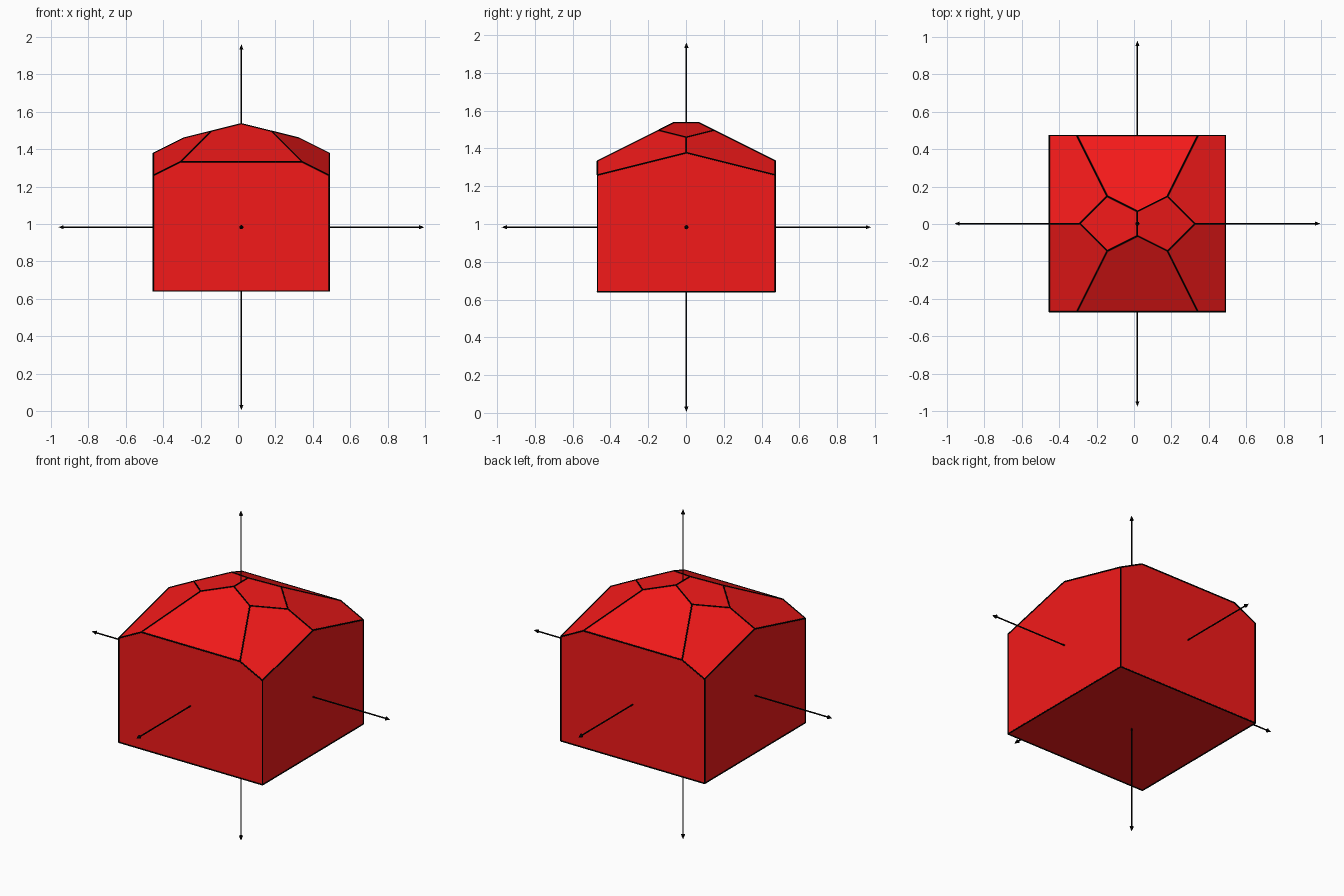
import bpy, bmesh
from mathutils import Vector, Matrix

if "Cube" in bpy.data.objects:
    bpy.data.objects.remove(bpy.data.objects["Cube"])

CENTRE = Vector((0.018, 0.002, 0.983))
HALF = 0.471          # half width of the crystal
FLOOR = -0.341        # crystal base below the axis crossing
REACH = 0.978         # half length of each axis


def material(name, rgb):
    m = bpy.data.materials.new(name)
    m.diffuse_color = (*rgb, 1)
    m.use_nodes = True
    m.node_tree.nodes["Principled BSDF"].inputs["Base Color"].default_value = m.diffuse_color
    return m


red = material("crystal_red", (0.9, 0.01, 0.01))
black = material("line_black", (0.0, 0.0, 0.0))


def add_object(name, data, mat):
    ob = bpy.data.objects.new(name, data)
    data.materials.append(mat)
    ob.location = CENTRE
    bpy.context.collection.objects.link(ob)
    return ob


# Crystal: square block, each upper facet cut by a plane z = c - p*x - q*y
bm = bmesh.new()
bmesh.ops.create_cube(bm, size=1)
top = 0.8
for v in bm.verts:
    v.co = Vector((v.co.x * 2 * HALF, v.co.y * 2 * HALF, top if v.co.z > 0 else FLOOR))


def cut(p, q, c):
    geom = bm.verts[:] + bm.edges[:] + bm.faces[:]
    res = bmesh.ops.bisect_plane(bm, geom=geom, dist=1e-6, plane_co=(0, 0, c),
                                 plane_no=Vector((p, q, 1)).normalized(), clear_outer=True)
    rim = [e for e in res["geom_cut"] if isinstance(e, bmesh.types.BMEdge)]
    bmesh.ops.contextual_create(bm, geom=rim)


for s in (-1, 1):
    cut(0, 0.5 * s, 0.586)
for s in (-1, 1):
    for t in (-1, 1):
        cut(0.5 * s, 0.25 * t, 0.63)
for s in (-1, 1):
    cut(0.25 * s, 0, 0.553)
bmesh.ops.recalc_face_normals(bm, faces=bm.faces[:])
edges = [(e.verts[0].co.copy(), e.verts[1].co.copy()) for e in bm.edges]
mesh = bpy.data.meshes.new("crystal")
bm.to_mesh(mesh)
bm.free()
add_object("crystal", mesh, red)


def lines(name, segments, radius):
    cu = bpy.data.curves.new(name, "CURVE")
    cu.dimensions = "3D"
    cu.bevel_depth = radius
    cu.bevel_resolution = 1
    cu.use_fill_caps = True
    for a, b in segments:
        sp = cu.splines.new("POLY")
        sp.points.add(1)
        sp.points[0].co = (*a, 1)
        sp.points[1].co = (*b, 1)
    return add_object(name, cu, black)


# Dark outlines along the crystal edges
lines("crystal_edges", edges, 0.004)

# Three axes with a small cone at both ends
for name, d in (("a", (1, 0, 0)), ("b", (0, 1, 0)), ("c", (0, 0, 1))):
    d = Vector(d)
    lines("axis_" + name, [(d * -(REACH - 0.02), d * (REACH - 0.02))], 0.004)
    bm = bmesh.new()
    for s in (-1, 1):
        spin = (d * s).to_track_quat("Z", "Y").to_matrix().to_4x4()
        bmesh.ops.create_cone(bm, cap_ends=True, segments=12, radius1=0.011, radius2=0, depth=0.028,
                              matrix=Matrix.Translation(d * s * (REACH - 0.014)) @ spin)
    mesh = bpy.data.meshes.new("arrowheads_" + name)
    bm.to_mesh(mesh)
    bm.free()
    add_object("arrowheads_" + name, mesh, black)
